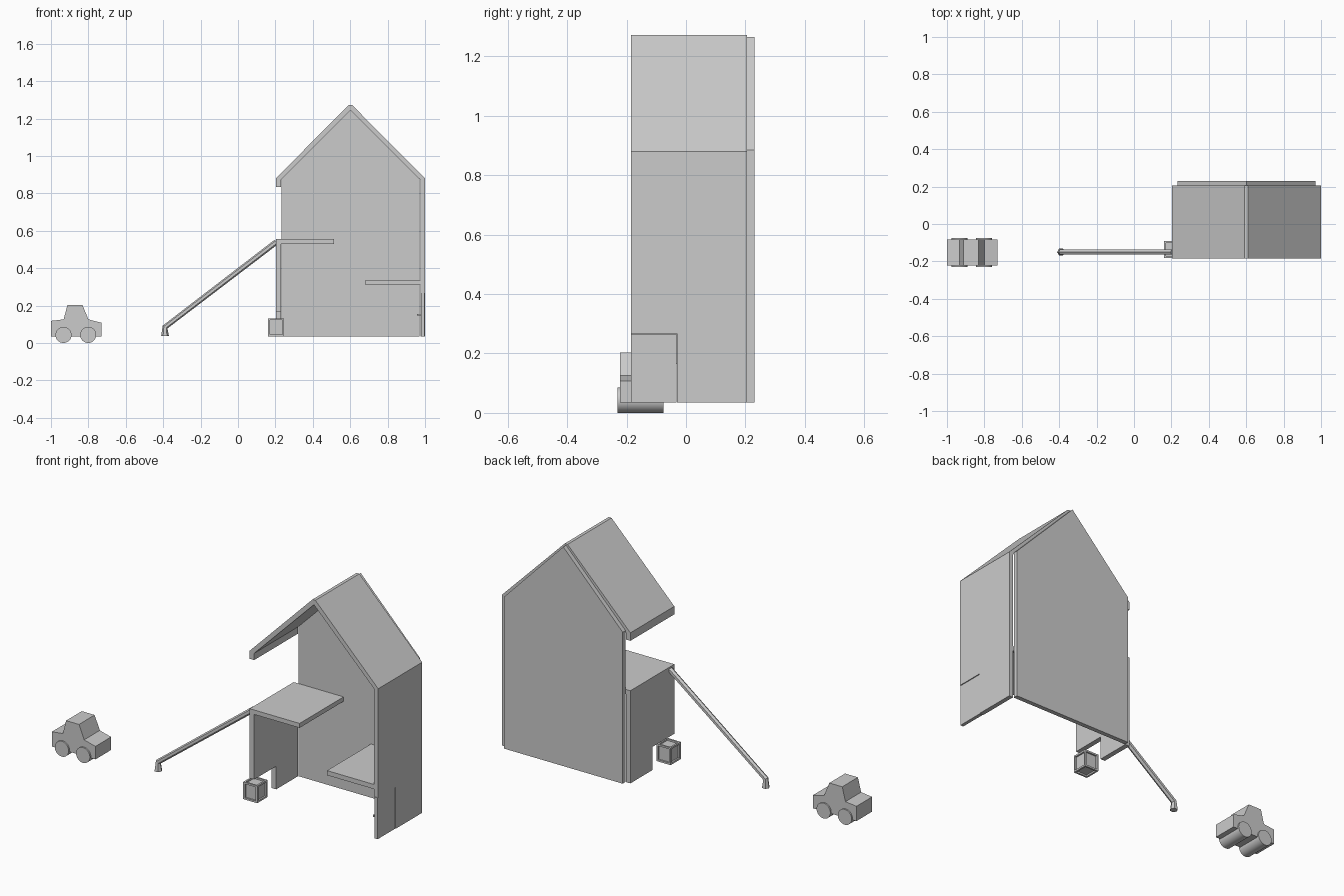
import bpy, bmesh, math
from mathutils import Vector

if "Cube" in bpy.data.objects:
    bpy.data.objects.remove(bpy.data.objects["Cube"])


def make_object(name, bm):
    bmesh.ops.recalc_face_normals(bm, faces=bm.faces)
    mesh = bpy.data.meshes.new(name)
    bm.to_mesh(mesh)
    bm.free()
    ob = bpy.data.objects.new(name, mesh)
    bpy.context.collection.objects.link(ob)
    return ob


def extrude(name, pts, a, b, axis='y'):
    """Extrude an (x,z) profile along y, or a (y,z) profile along x."""
    bm = bmesh.new()
    pos = (lambda p: (p[0], a, p[1])) if axis == 'y' else (lambda p: (a, p[0], p[1]))
    face = bm.faces.new([bm.verts.new(pos(p)) for p in pts])
    res = bmesh.ops.extrude_face_region(bm, geom=[face])
    verts = [g for g in res['geom'] if isinstance(g, bmesh.types.BMVert)]
    vec = Vector((0, b - a, 0)) if axis == 'y' else Vector((b - a, 0, 0))
    bmesh.ops.translate(bm, verts=verts, vec=vec)
    return make_object(name, bm)


def box(name, x, y, z):
    return extrude(name, [(x[0], z[0]), (x[1], z[0]), (x[1], z[1]), (x[0], z[1])], *y)


def cylinder_y(name, x, z, r, y0, y1, n):
    pts = [(x + r * math.cos(2 * math.pi * i / n), z + r * math.sin(2 * math.pi * i / n))
           for i in range(n)]
    return extrude(name, pts, y0, y1)


F, B, G = -0.185, 0.205, 0.035   # house front, house back, floor level

# House shell: back panel, folded roof, side walls
extrude("back_panel", [(0.232, G), (0.97, G), (0.97, 0.885), (0.601, 1.265), (0.232, 0.885)], B, 0.23)
extrude("roof", [(1.0, 0.875), (1.0, 0.88), (0.61, 1.272), (0.592, 1.272), (0.202, 0.88),
                 (0.202, 0.835), (0.23, 0.835), (0.23, 0.873), (0.601, 1.245), (0.975, 0.872)], F, B)
extrude("right_wall", [(-0.03, G), (B, G), (B, 0.876), (F, 0.876), (F, 0.268), (-0.03, 0.268)],
        0.975, 1.0, 'x')
extrude("left_wall", [(0.01, G), (B, G), (B, 0.53), (F, 0.53), (F, 0.165), (0.01, 0.165)],
        0.202, 0.23, 'x')

# Door with small inner knob
box("door", (0.978, 0.997), (F, -0.032), (G, 0.266))
box("door_knob", (0.958, 0.978), (-0.172, -0.162), (0.146, 0.156))

# Floors
box("upper_floor", (0.202, 0.512), (F, B), (0.53, 0.555))
box("lower_floor", (0.682, 0.975), (F, B), (0.31, 0.336))

# Sloping pole with flared foot: hexagonal section swept through stations
bm = bmesh.new()
rings = []
# x, z, radius, direction of the section's upward axis
for x, z, r, up in [(0.205, 0.54, 0.015, (-0.61, 0.79)), (-0.39, 0.085, 0.015, (-0.85, 0.5)),
                    (-0.39, 0.036, 0.021, (-1, 0))]:
    ring = []
    for i in range(6):
        a = math.pi / 3 * i
        u, v = r * math.cos(a), r * math.sin(a)
        ring.append(bm.verts.new((x + up[0] * u, -0.15 + v, z + up[1] * u)))
    rings.append(ring)
for r0, r1 in zip(rings, rings[1:]):
    for i in range(6):
        j = (i + 1) % 6
        bm.faces.new((r0[i], r0[j], r1[j], r1[i]))
bm.faces.new(rings[0])
bm.faces.new(rings[-1])
make_object("sloping_pole", bm)

# Crate: cube with recessed panels
crate = box("crate", (0.16, 0.247), (-0.182, -0.092), (G, 0.132))
bm = bmesh.new()
bm.from_mesh(crate.data)
bmesh.ops.inset_individual(bm, faces=bm.faces[:], thickness=0.014, depth=0)
inner = [f for f in bm.faces if f.calc_area() > 0.002]
for f in inner:
    n = f.normal.copy()
    res = bmesh.ops.extrude_discrete_faces(bm, faces=[f])
    bmesh.ops.translate(bm, verts=res['faces'][0].verts[:], vec=-0.009 * n)
bm.to_mesh(crate.data)
bm.free()

# Toy car: body profile and full-width wheels
extrude("car_body", [(-1.0, G), (-0.73, G), (-0.73, 0.108), (-0.80, 0.126), (-0.832, 0.204),
                     (-0.912, 0.204), (-0.932, 0.126), (-1.0, 0.118)], -0.222, -0.083)
for name, x in (("rear_wheels", -0.933), ("front_wheels", -0.801)):
    w = cylinder_y(name, x, 0.043, 0.043, -0.231, -0.075, 32)
    bpy.context.view_layer.objects.active = w
    w.select_set(True)
    bpy.ops.object.shade_smooth_by_angle()
    w.select_set(False)
